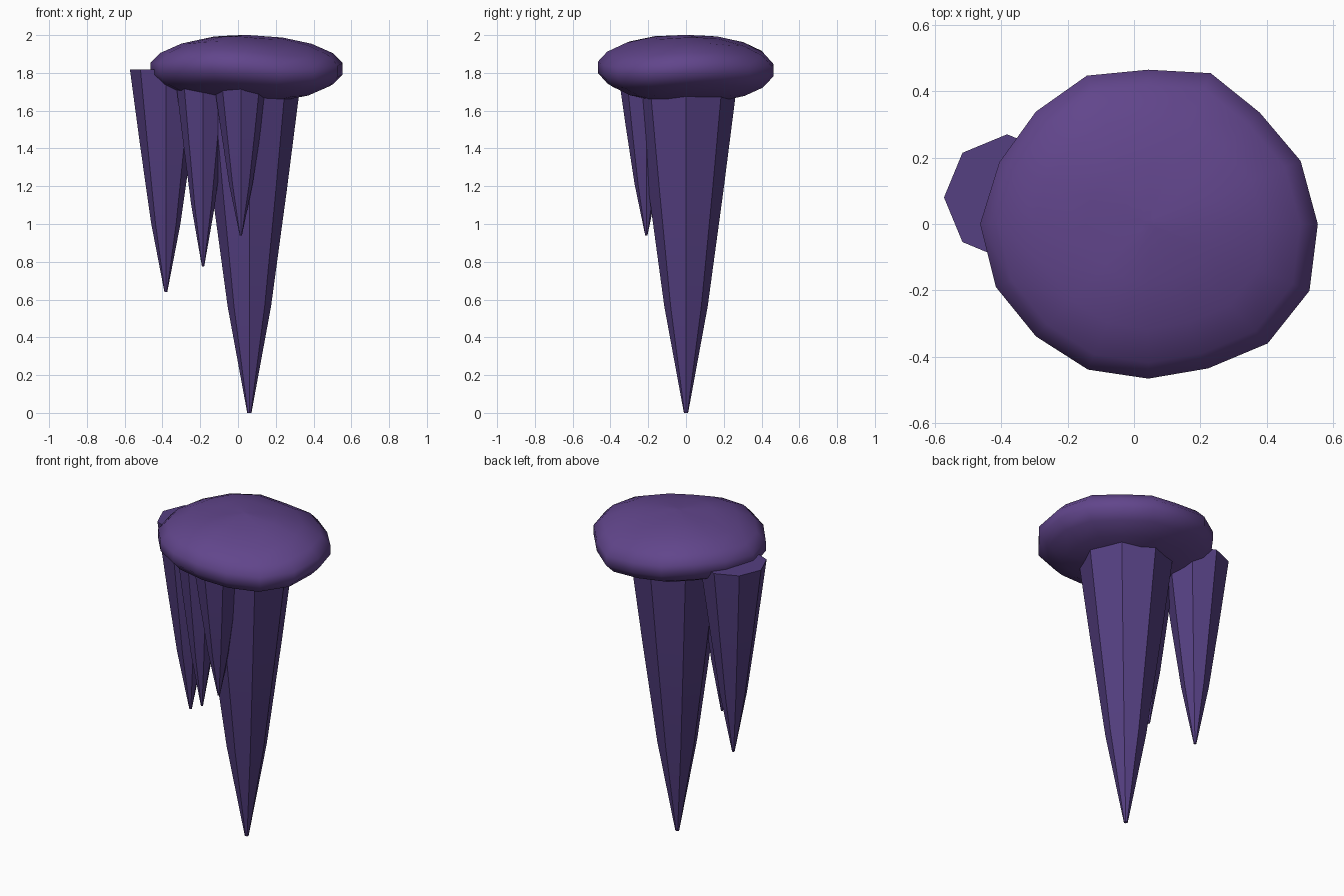
import bpy, bmesh, math

if "Cube" in bpy.data.objects:
    bpy.data.objects.remove(bpy.data.objects["Cube"])


def material(name, color):
    m = bpy.data.materials.new(name)
    m.diffuse_color = (*color, 1)
    m.use_nodes = True
    m.node_tree.nodes["Principled BSDF"].inputs["Base Color"].default_value = m.diffuse_color
    return m


def loft(name, rings, mat, smooth_angle):
    """Skin a stack of closed rings and cap both ends."""
    bm = bmesh.new()
    loops = [[bm.verts.new(p) for p in ring] for ring in rings]
    n = len(loops[0])
    for a, b in zip(loops, loops[1:]):
        for i in range(n):
            j = (i + 1) % n
            bm.faces.new((a[i], a[j], b[j], b[i]))
    bm.faces.new(loops[0][::-1])
    bm.faces.new(loops[-1])
    bmesh.ops.recalc_face_normals(bm, faces=bm.faces)
    me = bpy.data.meshes.new(name)
    bm.to_mesh(me)
    bm.free()
    ob = bpy.data.objects.new(name, me)
    bpy.context.collection.objects.link(ob)
    me.materials.append(mat)
    bpy.ops.object.select_all(action='DESELECT')
    bpy.context.view_layer.objects.active = ob
    ob.select_set(True)
    bpy.ops.object.shade_smooth_by_angle(angle=math.radians(smooth_angle))
    return ob


rock = material("purple_rock", (0.12, 0.06, 0.26))
crystal = material("purple_spike", (0.09, 0.05, 0.22))

# Lumpy rock cap: flattened ball with an irregular outline
outline = [.512, .498, .476, .493, .466, .485, .48, .487,
           .508, .498, .48, .476, .467, .472, .51, .527]
N = len(outline)
rings = []
for lat in (-88, -68, -48, -28, -10, 10, 28, 48, 68, 88):
    t = math.radians(lat)
    ring = []
    for i, r in enumerate(outline):
        a = 2 * math.pi * i / N
        rr = r * math.cos(t) * 1.012
        z = 1.822 + 0.178 * math.sin(t)
        # gentle lumps, fading toward the poles
        z += 0.014 * math.cos(t) * math.sin(3 * a + 1) - 0.012 * math.cos(t) * math.cos(a)
        ring.append((0.043 + rr * math.cos(a), rr * math.sin(a), z))
    rings.append(ring)
loft("rock_cap", rings, rock, 60)

# Eight-sided hanging spikes: x, y, top radius, tip height
TOP = 1.817
spikes = {
    "main_spike": (0.06, 0.0, 0.28, 0.0),
    "left_spike": (-0.382, 0.08, 0.19, 0.64),
    "middle_spike": (-0.185, -0.09, 0.152, 0.775),
    "front_spike": (0.015, -0.21, 0.152, 0.94),
}
for name, (x, y, radius, tip) in spikes.items():
    rings = []
    for f, s in ((0, 1), (0.35, 0.71), (0.69, 0.41), (1, 0.04)):
        z = TOP + (tip - TOP) * f
        r = radius * s
        rings.append([(x + r * math.cos(k * math.pi / 4),
                       y + r * math.sin(k * math.pi / 4), z) for k in range(8)])
    loft(name, rings, crystal, 30)
